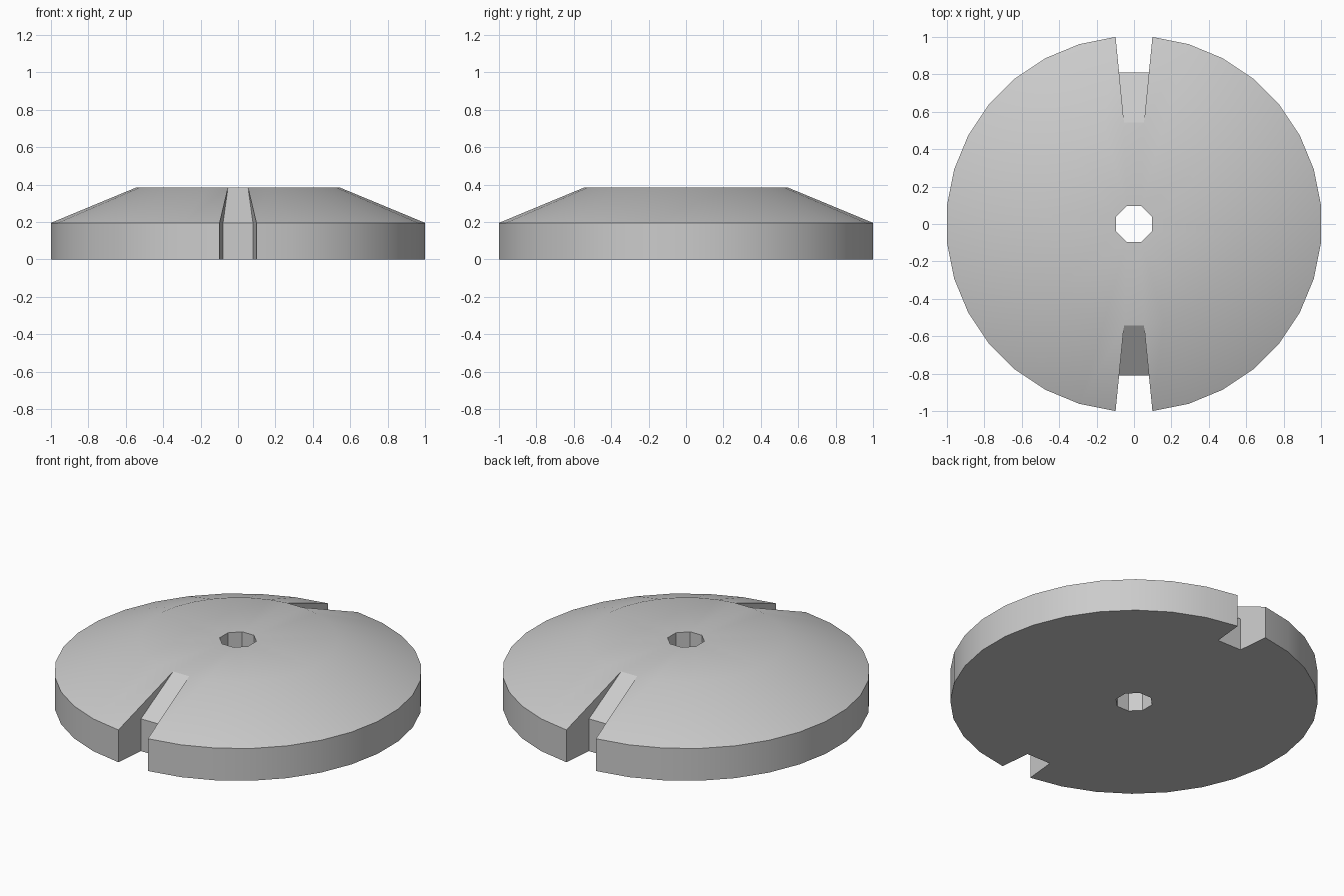
import bpy, bmesh, math

cube = bpy.data.objects.get("Cube")
if cube:
    bpy.data.objects.remove(cube, do_unlink=True)

SIDES, BORE_SIDES = 32, 8
RIM_R, TOP_R, STEP_R, BORE_R = 1.005, 0.545, 0.815, 0.103
RIM_Z, TOP_Z = 0.195, 0.385
SLOTS = (7, 23)  # segments cut away at the back and front

grey = bpy.data.materials.new("plain grey")
grey.use_nodes = True
colour = (0.6, 0.6, 0.6, 1)
grey.diffuse_color = colour
grey.node_tree.nodes["Principled BSDF"].inputs["Base Color"].default_value = colour

bm = bmesh.new()


def ring(radius, z, sides=SIDES):
    step = math.tau / sides
    return [bm.verts.new((radius * math.cos((i + 0.5) * step),
                          radius * math.sin((i + 0.5) * step), z))
            for i in range(sides)]


base, rim, top = ring(RIM_R, 0), ring(RIM_R, RIM_Z), ring(TOP_R, TOP_Z)
step_base, step_rim = ring(STEP_R, 0), ring(STEP_R, RIM_Z)
bore_base, bore_top = ring(BORE_R, 0, BORE_SIDES), ring(BORE_R, TOP_Z, BORE_SIDES)
slot_edges = {s + d for s in SLOTS for d in (0, 1)}


def face(*verts):
    bm.faces.new(list(dict.fromkeys(verts)))  # repeated corners collapse


for i in range(SIDES):
    j = (i + 1) % SIDES
    a, b = i // 4, j // 4
    # flat top around the bore
    face(top[i], top[j], bore_top[b], bore_top[a])
    if i in SLOTS:
        # slot: inner step, ramp and underside
        face(step_base[i], step_base[j], step_rim[j], step_rim[i])
        face(step_rim[i], step_rim[j], top[j], top[i])
        face(bore_base[a], bore_base[b], step_base[j], step_base[i])
        # slot side walls
        for k in (i, j):
            face(base[k], rim[k], top[k], step_rim[k], step_base[k])
    else:
        # rim, sloped shoulder and underside
        face(base[i], base[j], rim[j], rim[i])
        face(rim[i], rim[j], top[j], top[i])
        under = [bore_base[a], bore_base[b]]
        under += [step_base[j]] if j in slot_edges else []
        under += [base[j], base[i]]
        under += [step_base[i]] if i in slot_edges else []
        face(*under)

# centre bore
for i in range(BORE_SIDES):
    j = (i + 1) % BORE_SIDES
    face(bore_base[i], bore_top[i], bore_top[j], bore_base[j])

bmesh.ops.delete(bm, geom=[v for v in bm.verts if not v.link_faces], context='VERTS')
bmesh.ops.recalc_face_normals(bm, faces=bm.faces[:])
mesh = bpy.data.meshes.new("slotted_disc")
bm.to_mesh(mesh)
bm.free()
mesh.materials.append(grey)
disc = bpy.data.objects.new("slotted_disc", mesh)
bpy.context.collection.objects.link(disc)
bpy.context.view_layer.objects.active = disc
disc.select_set(True)
bpy.ops.object.shade_smooth_by_angle(angle=math.radians(30))
